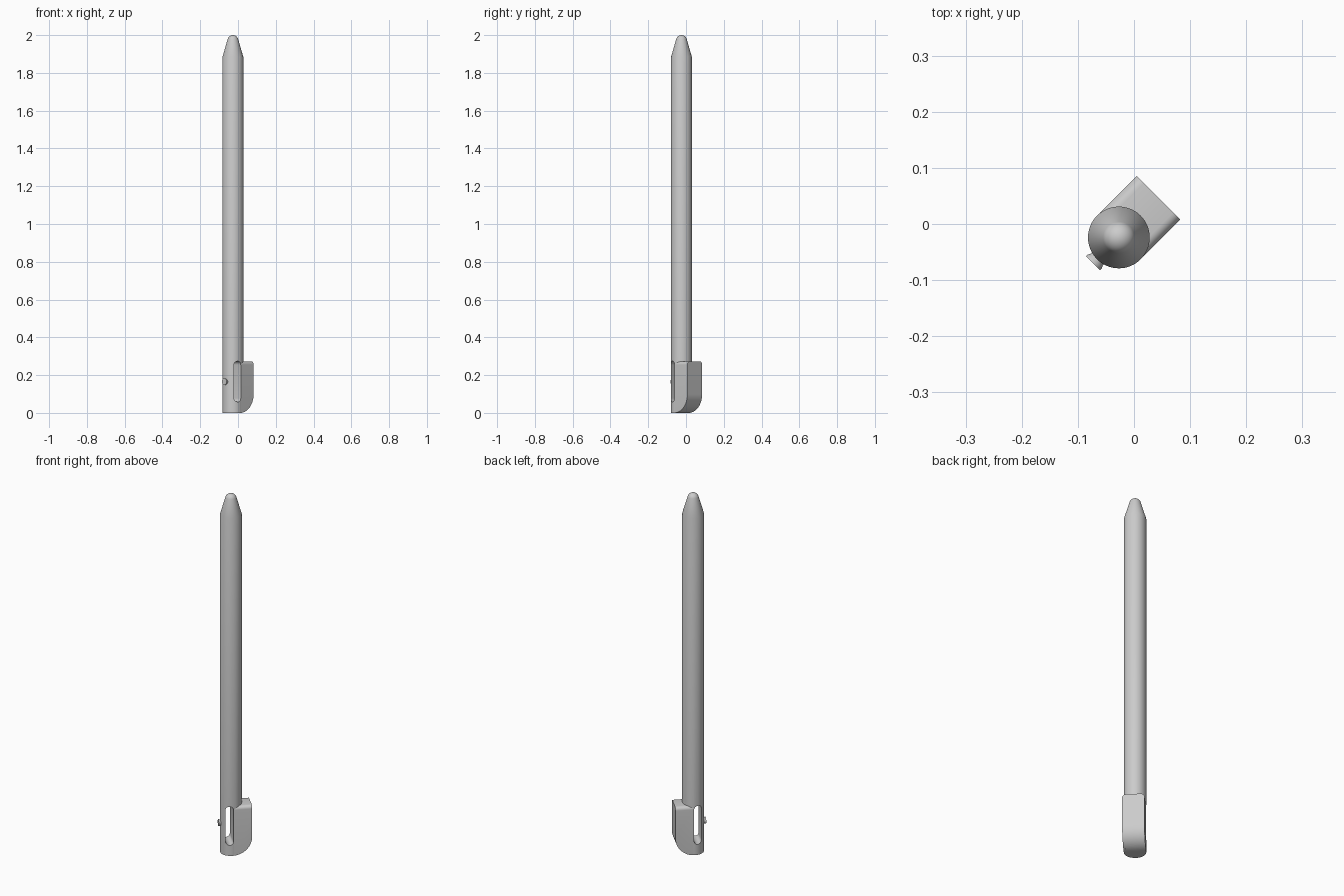
import bpy, bmesh, math
from mathutils import Matrix

if "Cube" in bpy.data.objects:
    bpy.data.objects.remove(bpy.data.objects["Cube"])

R = 0.055          # shaft radius
REACH = 0.1        # how far the fin extends from the shaft axis
PLACE = Matrix.Translation((-0.027, -0.024, 0)) @ Matrix.Rotation(math.radians(45), 4, 'Z')

grey = bpy.data.materials.new("light_grey")
grey.use_nodes = True
grey.diffuse_color = (0.6, 0.6, 0.6, 1)
grey.node_tree.nodes["Principled BSDF"].inputs["Base Color"].default_value = (0.6, 0.6, 0.6, 1)


def finish(bm, name):
    """Turn a bmesh into a placed, coloured object."""
    bmesh.ops.recalc_face_normals(bm, faces=bm.faces[:])
    mesh = bpy.data.meshes.new(name)
    bm.to_mesh(mesh)
    bm.free()
    mesh.materials.append(grey)
    obj = bpy.data.objects.new(name, mesh)
    obj.matrix_world = PLACE
    bpy.context.collection.objects.link(obj)
    return obj


def activate(obj):
    bpy.ops.object.select_all(action='DESELECT')
    obj.select_set(True)
    bpy.context.view_layer.objects.active = obj


def smooth(obj):
    activate(obj)
    bpy.ops.object.shade_smooth_by_angle(angle=math.radians(20))


def lathe(profile, steps):
    """Spin (radius, height) points round the z axis; end on the axis."""
    bm = bmesh.new()
    verts = [bm.verts.new((r, 0, z)) for r, z in profile]
    edges = [bm.edges.new(pair) for pair in zip(verts, verts[1:])]
    bmesh.ops.spin(bm, geom=verts + edges, cent=(0, 0, 0), axis=(0, 0, 1),
                   angle=math.tau, steps=steps, use_merge=True)
    bmesh.ops.remove_doubles(bm, verts=bm.verts[:], dist=1e-5)
    return bm


def extrude(profile, half):
    """Extrude an (x, z) outline to both sides in y."""
    bm = bmesh.new()
    face = bm.faces.new([bm.verts.new((x, -half, z)) for x, z in profile])
    out = bmesh.ops.extrude_face_region(bm, geom=[face])
    verts = [v for v in out["geom"] if isinstance(v, bmesh.types.BMVert)]
    bmesh.ops.translate(bm, verts=verts, vec=(0, 2 * half, 0))
    return bm


def arc(cx, cz, r, start, end, n):
    angles = [math.radians(start + (end - start) * i / n) for i in range(n + 1)]
    return [(cx + r * math.cos(a), cz + r * math.sin(a)) for a in angles]


def cut(obj, cutter):
    cutter.hide_render = True
    activate(obj)
    mod = obj.modifiers.new("cut", 'BOOLEAN')
    mod.operation = 'DIFFERENCE'
    mod.object = cutter
    bpy.ops.object.modifier_apply(modifier=mod.name)
    bpy.data.objects.remove(cutter)


# Shaft with tapered, rounded tip
dome = [(0.029 * math.cos(a), 1.971 + 0.029 * math.sin(a))
        for a in (math.radians(15 + 75 * i / 8) for i in range(8))]
shaft = finish(lathe([(0, 0), (R, 0), (R, 1.885)] + dome + [(0, 2)], 64), "shaft")

# Long slot through the shaft, and the rounded heel under the fin
slot_r = 0.0195
outline = arc(-0.0155, 0.0775, slot_r, 180, 360, 12) + arc(-0.0155, 0.2545, slot_r, 0, 180, 12)
cut(shaft, finish(extrude(outline, 0.1), "slot_cutter"))
heel = arc(0, REACH, REACH, -90, 0, 20)
cut(shaft, finish(extrude(heel + [(REACH, -0.02), (0, -0.02)], 0.1), "heel_cutter"))
smooth(shaft)

# Fin with rounded heel and rounded long top edges
bm = extrude(arc(0, REACH, REACH, -86, 0, 20) + [(REACH, 0.273), (0.007, 0.273)], R)
top_edges = [e for e in bm.edges
             if all(v.co.z > 0.27 for v in e.verts)
             and abs(e.verts[0].co.y - e.verts[1].co.y) < 1e-5]
bmesh.ops.bevel(bm, geom=top_edges, offset=0.018, segments=6, profile=0.5, affect='EDGES')
smooth(finish(bm, "fin"))

# Small round button opposite the fin
bm = lathe([(0, 0.04), (0.015, 0.04), (0.015, 0.056), (0.0178, 0.061), (0.0178, 0.065), (0, 0.065)], 32)
bm.transform(Matrix.Translation((0, 0, 0.165)) @ Matrix.Rotation(math.radians(-90), 4, 'Y'))
smooth(finish(bm, "button"))
